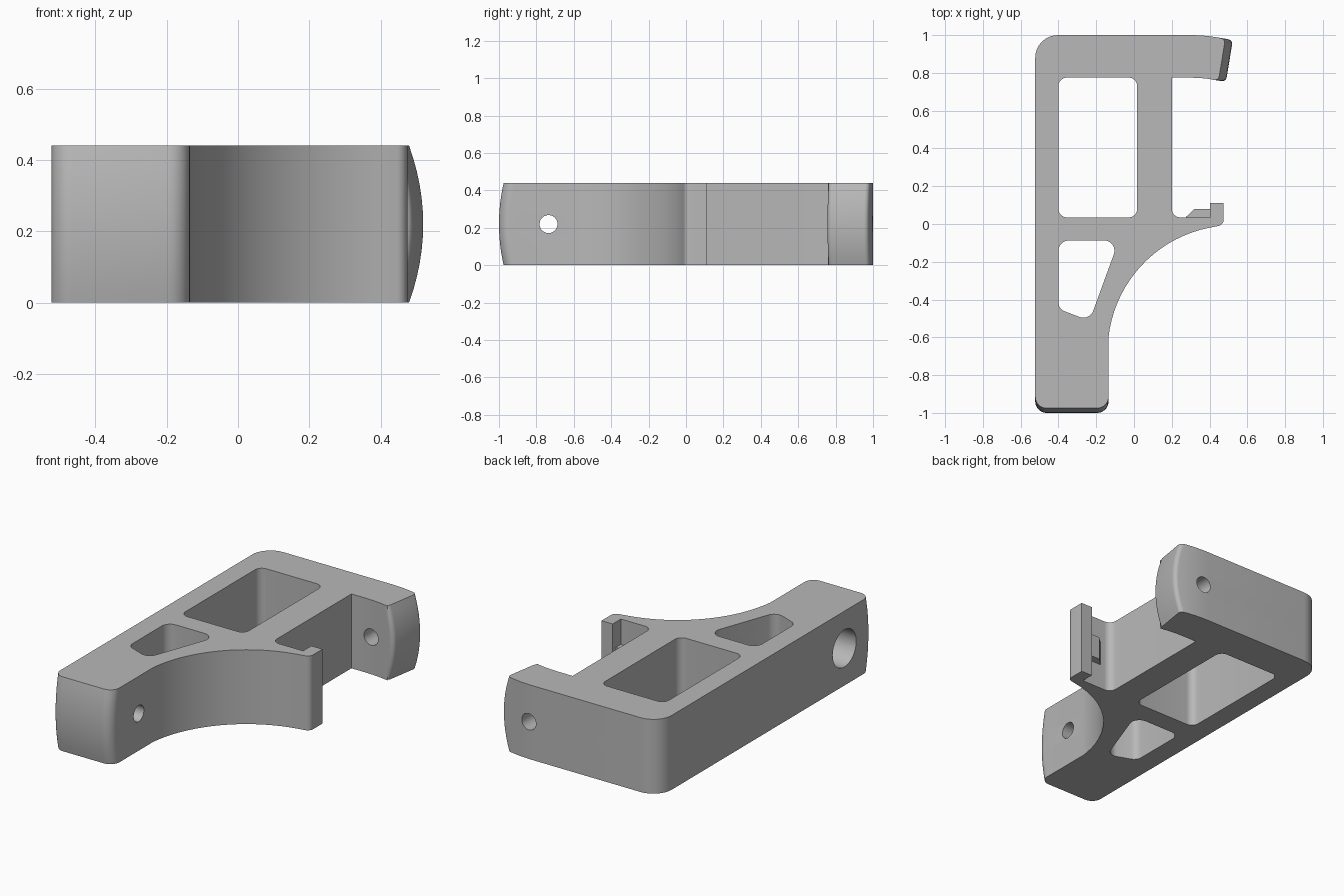
import bpy, bmesh, math
from mathutils import Vector

cube = bpy.data.objects.get("Cube")
if cube:
    bpy.data.objects.remove(cube)

HEIGHT = 0.44
MID = HEIGHT / 2

grey = bpy.data.materials.new("plain grey")
grey.use_nodes = True
grey.diffuse_color = (0.48, 0.48, 0.48, 1)
grey.node_tree.nodes["Principled BSDF"].inputs["Base Color"].default_value = (0.48, 0.48, 0.48, 1)


def rounded(corners):
    """Outline from (x, y, radius) corners, each replaced by a fillet arc."""
    out = []
    for i, (x, y, r) in enumerate(corners):
        p = Vector((x, y))
        if r == 0:
            out.append(p)
            continue
        a = (Vector(corners[i - 1][:2]) - p).normalized()
        b = (Vector(corners[(i + 1) % len(corners)][:2]) - p).normalized()
        half = a.angle(b) / 2
        centre = p + (a + b).normalized() * (r / math.sin(half))
        start = p + a * (r / math.tan(half)) - centre
        end = p + b * (r / math.tan(half)) - centre
        sweep = math.pi - 2 * half
        steps = max(3, round(sweep / math.radians(11)))
        for k in range(steps + 1):
            t = k / steps
            v = (start * math.sin((1 - t) * sweep) + end * math.sin(t * sweep)) / math.sin(sweep) \
                if abs(math.sin(sweep)) > 1e-4 else start.lerp(end, t)
            out.append(centre + v.normalized() * r)
    return out


def loft(name, outline, levels, bulge=None):
    """Stack the outline at each height and close both ends."""
    bm = bmesh.new()
    rings = []
    for z in levels:
        ring = []
        for p in outline:
            q = bulge(p, z) if bulge else p
            ring.append(bm.verts.new((q.x, q.y, z)))
        rings.append(ring)
    n = len(outline)
    for low, high in zip(rings, rings[1:]):
        for i in range(n):
            j = (i + 1) % n
            bm.faces.new((low[i], low[j], high[j], high[i]))
    bm.faces.new(rings[0][::-1])
    bm.faces.new(rings[-1])
    bmesh.ops.recalc_face_normals(bm, faces=bm.faces)
    mesh = bpy.data.meshes.new(name)
    bm.to_mesh(mesh)
    bm.free()
    ob = bpy.data.objects.new(name, mesh)
    bpy.context.collection.objects.link(ob)
    mesh.materials.append(grey)
    return ob


def drill(name, radius, depth, location, rotation):
    bpy.ops.mesh.primitive_cylinder_add(vertices=40, radius=radius, depth=depth,
                                        location=location, rotation=rotation)
    ob = bpy.context.object
    ob.name = name
    ob.data.materials.append(grey)
    return ob


def activate(ob):
    bpy.ops.object.select_all(action="DESELECT")
    ob.select_set(True)
    bpy.context.view_layer.objects.active = ob


def cut(body, cutter):
    cutter.hide_render = True
    mod = body.modifiers.new(cutter.name, "BOOLEAN")
    mod.operation = "DIFFERENCE"
    mod.solver = "EXACT"
    mod.object = cutter
    activate(body)
    bpy.ops.object.modifier_apply(modifier=mod.name)
    bpy.data.objects.remove(cutter)


def crown(p, z):
    """Crowned ends: pull the foot and the arm tip inward away from mid height."""
    t = ((z - MID) / MID) ** 2
    if p.y < -0.9:
        return p + Vector((0, 0.025)) * t
    if p.x > 0.45 and p.y > 0.7:
        return p - Vector((0.989, -0.148)) * 0.04 * t
    return p


# Outline: foot, sweeping inner curve, hooked lip, straight wall, upper arm
sweep = []
for k in range(19):
    a = math.radians(173.5 - 72.5 * k / 18)
    sweep.append((0.5285 + 0.668 * math.cos(a), -0.675 + 0.668 * math.sin(a), 0))
corners = [(-0.523, -1, 0.06), (-0.135, -1, 0.06)] + sweep + [
    (0.475, -0.005, 0.035), (0.475, 0.112, 0), (0.402, 0.112, 0), (0.402, 0.035, 0),
    (0.2, 0.035, 0.045), (0.2, 0.775, 0),
    (0.37, 0.775, 0.8), (0.487, 0.752, 0.025),
    (0.523, 0.974, 0.025), (0.37, 1, 0.8), (-0.523, 1, 0.12)]
levels = [HEIGHT * k / 12 for k in range(13)]
body = loft("bracket_body", rounded(corners), levels, crown)

# Two through pockets
through = (-0.1, HEIGHT + 0.1)
cut(body, loft("large_pocket", rounded([
    (-0.4, 0.035, 0.045), (0.017, 0.035, 0.045),
    (0.017, 0.775, 0.045), (-0.4, 0.775, 0.045)]), through))
cut(body, loft("small_pocket", rounded([
    (-0.4, -0.45, 0.05), (-0.235, -0.512, 0.055),
    (-0.08, -0.087, 0.055), (-0.4, -0.087, 0.055)]), through))

# Screw holes, with a wide bore from the outer side of the foot
sideways = (0, math.pi / 2, 0)
cut(body, drill("foot_hole", 0.048, 0.9, (-0.35, -0.735, MID), sideways))
cut(body, drill("foot_bore", 0.11, 0.5, (-0.52, -0.735, MID), sideways))
cut(body, drill("arm_hole", 0.048, 0.5, (0.33, 0.89, MID), (math.pi / 2, 0, 0)))

# Small ramped catch behind the lip
catch = loft("lip_catch", [Vector(c) for c in
             ((0.27, 0.03), (0.41, 0.03), (0.41, 0.08), (0.32, 0.08), (0.275, 0.037))],
             (MID - 0.07, MID + 0.07))

for ob in (body, catch):
    activate(ob)
    bpy.ops.object.shade_smooth_by_angle(angle=math.radians(30))
